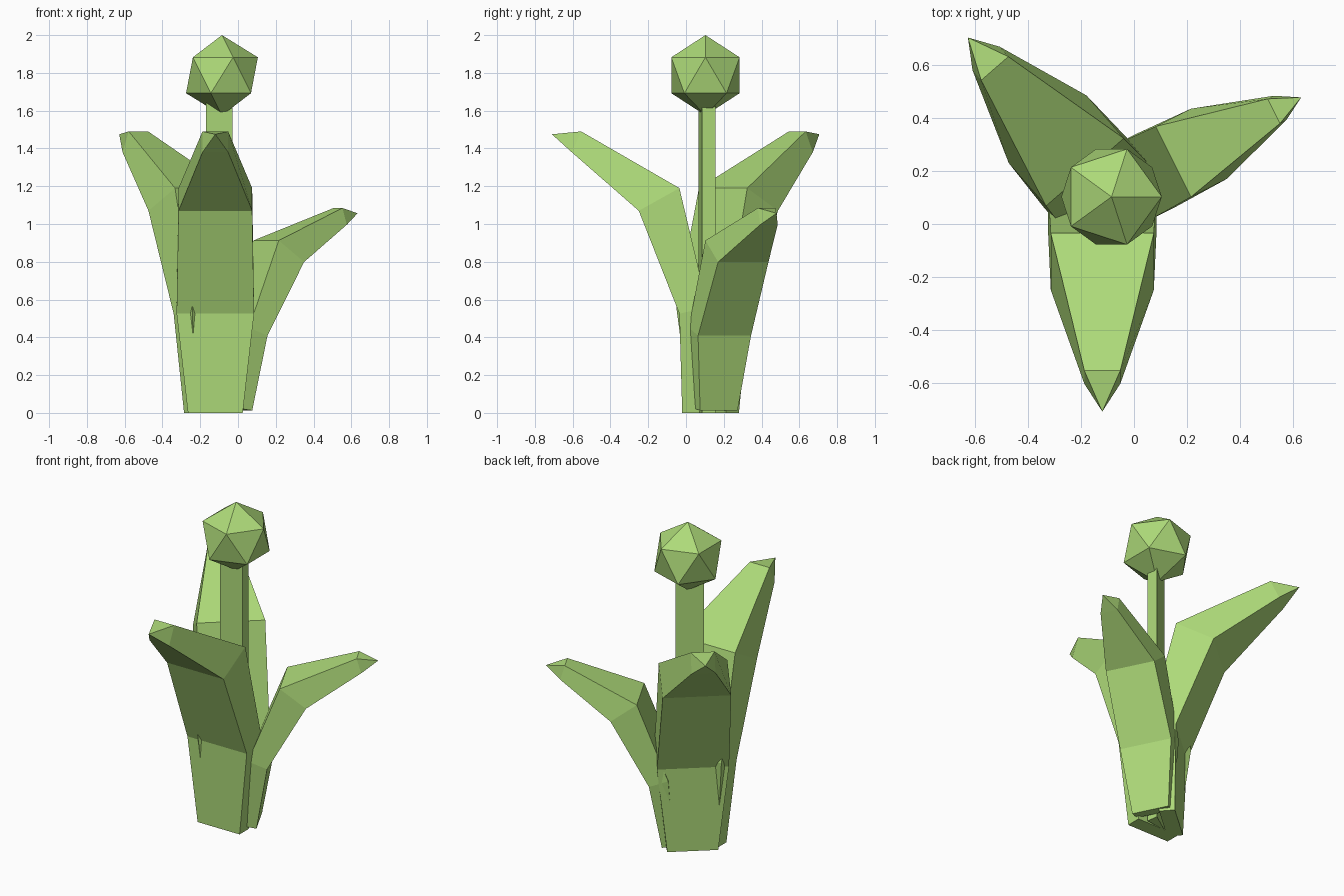
import bpy, bmesh
from math import radians
from mathutils import Matrix, Vector

if "Cube" in bpy.data.objects:
    bpy.data.objects.remove(bpy.data.objects["Cube"])

green = bpy.data.materials.new("leaf_green")
green.diffuse_color = (0.42, 0.70, 0.19, 1)
green.use_nodes = True
green.node_tree.nodes["Principled BSDF"].inputs["Base Color"].default_value = green.diffuse_color


def finish(name, bm, matrix=Matrix()):
    bm.transform(matrix)
    bmesh.ops.recalc_face_normals(bm, faces=bm.faces)
    mesh = bpy.data.meshes.new(name)
    bm.to_mesh(mesh)
    bm.free()
    mesh.materials.append(green)
    bpy.context.collection.objects.link(bpy.data.objects.new(name, mesh))


# Leaf stations along +x: (half width, outer reach, outer z, inner reach, inner z)
STATIONS = [
    (0.145, 0.02, 0.0, -0.07, 0.0),
    (0.205, 0.035, 0.525, -0.115, 0.56),
    (0.195, 0.25, 1.07, 0.035, 1.19),
    (0.068, 0.605, 1.38, 0.555, 1.49),
]
TIP = (0.71, 0, 1.475)


def leaf(name, origin, heading, scale=1.0, tilt=0.0):
    bm = bmesh.new()
    rings = []
    for w, ro, zo, ri, zi in STATIONS:
        rings.append([bm.verts.new(c) for c in
                      ((ro, -w, zo), (ro, w, zo), (ri, w, zi), (ri, -w, zi))])
    tip = bm.verts.new(TIP)
    bm.faces.new(rings[0])
    for i in range(4):
        j = (i + 1) % 4
        for a, b in zip(rings, rings[1:]):
            bm.faces.new((a[i], a[j], b[j], b[i]))
        bm.faces.new((rings[-1][i], rings[-1][j], tip))
    finish(name, bm, Matrix.Translation(origin)
           @ Matrix.Rotation(radians(heading), 4, 'Z')
           @ Matrix.Rotation(radians(tilt), 4, 'Y')
           @ Matrix.Scale(scale, 4))


# Three fleshy leaves around the stem
leaf("front_leaf", (-0.12, 0, 0), -90)
leaf("back_left_leaf", (-0.163, 0.17, 0), 131)
leaf("right_leaf", (0.012, 0.167, 0.015), 26.7, 0.765, 8)

# Three-sided stem
bm = bmesh.new()
base = bm.faces.new([bm.verts.new((x, y, 0.0)) for x, y in
                     ((-0.17, 0.066), (-0.03, 0.085), (-0.037, 0.157))])
top = bmesh.ops.extrude_face_region(bm, geom=[base], use_keep_orig=True)["geom"]
bmesh.ops.translate(bm, vec=Vector((0, 0, 1.64)),
                    verts=[g for g in top if isinstance(g, bmesh.types.BMVert)])
finish("stem", bm)

# Faceted flower bud
bm = bmesh.new()
bmesh.ops.create_icosphere(bm, subdivisions=1, radius=0.2125)
finish("bud", bm, Matrix.Translation((-0.085, 0.103, 1.7875)))
